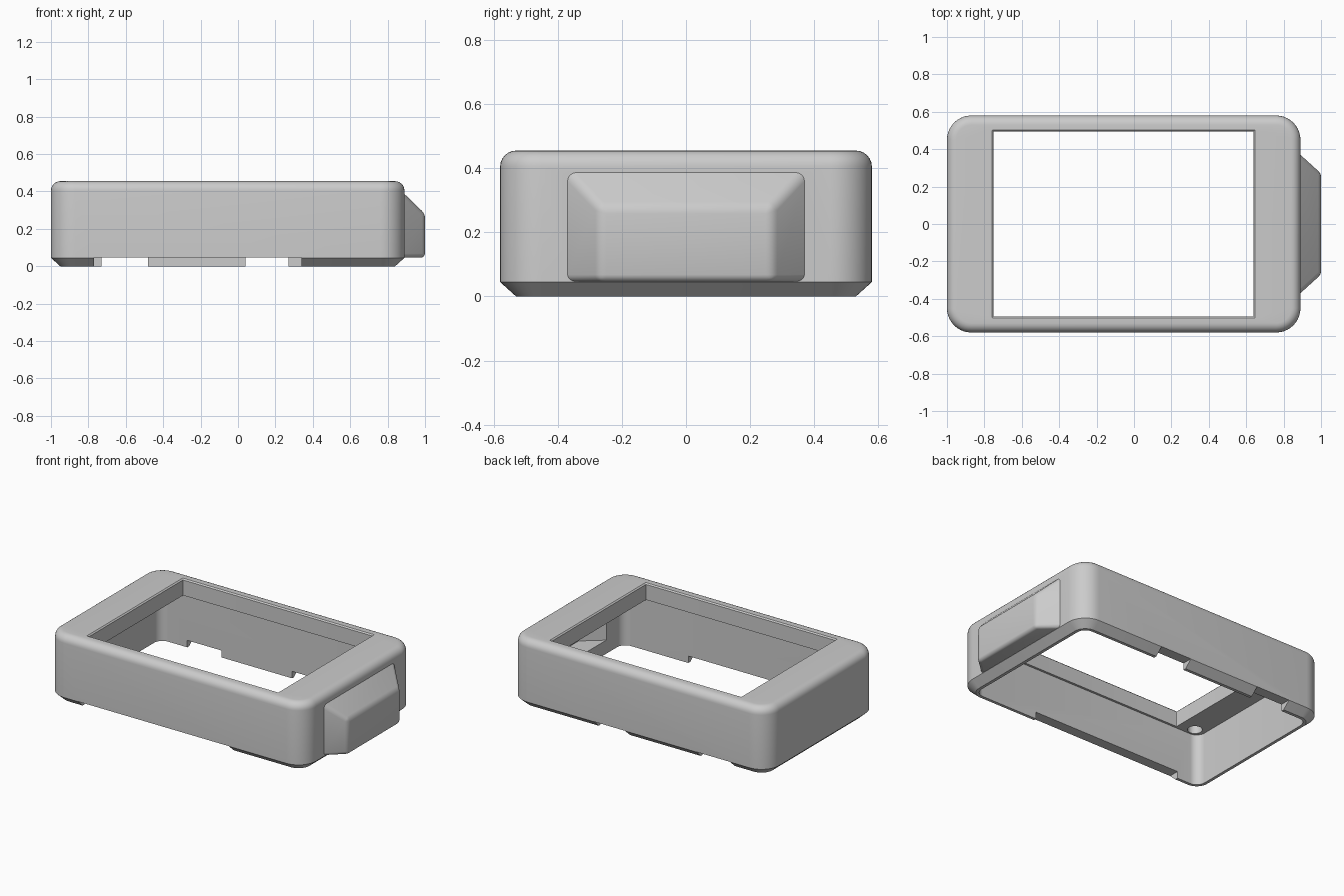
import bpy, bmesh, math
from mathutils import Vector, Matrix

cube = bpy.data.objects.get("Cube")
if cube:
    bpy.data.objects.remove(cube)

grey = bpy.data.materials.new("light_grey_plastic")
grey.use_nodes = True
colour = (0.6, 0.6, 0.6, 1)
grey.diffuse_color = colour
grey.node_tree.nodes["Principled BSDF"].inputs["Base Color"].default_value = colour

X0, X1, Y = -1.0, 0.89, 0.58      # outer footprint
WX0, WX1, WY = -0.75, 0.64, 0.495  # window in the top
LIP, CEILING, TOP = 0.045, 0.345, 0.455
ROUND, WALL = 0.05, 0.07


def make(name, bm):
    bmesh.ops.recalc_face_normals(bm, faces=bm.faces)
    mesh = bpy.data.meshes.new(name)
    bm.to_mesh(mesh)
    bm.free()
    mesh.materials.append(grey)
    obj = bpy.data.objects.new(name, mesh)
    bpy.context.collection.objects.link(obj)
    return obj


def rounded_ring(bm, x0, x1, y, r, z, steps=10):
    centres = [(x1 - r, y - r), (x0 + r, y - r), (x0 + r, r - y), (x1 - r, r - y)]
    verts = []
    for q, (cx, cy) in enumerate(centres):
        for i in range(steps + 1):
            a = (q + i / steps) * math.pi / 2
            verts.append(bm.verts.new((cx + r * math.cos(a), cy + r * math.sin(a), z)))
    return verts


def box(name, x0, x1, y0, y1, z0, z1):
    bm = bmesh.new()
    centre = Vector(((x0 + x1) / 2, (y0 + y1) / 2, (z0 + z1) / 2))
    size = Matrix.Diagonal((x1 - x0, y1 - y0, z1 - z0, 1))
    bmesh.ops.create_cube(bm, size=1, matrix=Matrix.Translation(centre) @ size)
    return make(name, bm)


def tapered_block(name, base, end, bevel=0):
    # base and end: x, half width, bottom, top
    bm = bmesh.new()
    for x, w, z0, z1 in (base, end):
        for y in (-w, w):
            for z in (z0, z1):
                bm.verts.new((x, y, z))
    bmesh.ops.convex_hull(bm, input=bm.verts)
    bmesh.ops.dissolve_limit(bm, angle_limit=0.01, verts=bm.verts, edges=bm.edges)
    if bevel:
        outer = [e for e in bm.edges if max(v.co.x for v in e.verts) > end[0] - 0.01]
        bmesh.ops.bevel(bm, geom=outer, offset=bevel, segments=4,
                        profile=0.5, affect='EDGES')
    return make(name, bm)


def combine(target, tool, operation):
    mod = target.modifiers.new(operation, 'BOOLEAN')
    mod.operation, mod.solver, mod.object = operation, 'EXACT', tool
    bpy.context.view_layer.objects.active = target
    bpy.ops.object.modifier_apply(modifier=mod.name)
    bpy.data.objects.remove(tool)


# Frame: closed loft around bottom lip, rounded top, window and inner wall
bm = bmesh.new()
section = [(WALL, 0), (0.05, 0), (0, LIP)]
for i in range(7):
    a = i / 6 * math.pi / 2
    section.append((ROUND * (1 - math.cos(a)), TOP - ROUND * (1 - math.sin(a))))
rings = [rounded_ring(bm, X0 + d, X1 - d, Y - d, 0.13 - d, z) for d, z in section]
for grow, z in ((0.008, TOP), (0, TOP - 0.008), (0, CEILING)):
    rings.append(rounded_ring(bm, WX0 - grow, WX1 + grow, WY + grow, 0.004, z))
rings.append(rounded_ring(bm, X0 + WALL, X1 - WALL, Y - WALL, 0.06, CEILING))
for a, b in zip(rings, rings[1:] + rings[:1]):
    for i in range(len(a)):
        j = (i + 1) % len(a)
        bm.faces.new((a[i], a[j], b[j], b[i]))
frame = make("case_frame", bm)

# Side housing and its hollow
combine(frame, tapered_block("side_housing", (0.85, 0.406, 0.046, 0.425),
                             (1.0, 0.27, 0.046, 0.28), 0.022), 'UNION')
combine(frame, tapered_block("housing_hollow", (0.79, 0.36, 0.09, 0.335),
                             (0.95, 0.23, 0.09, 0.25)), 'DIFFERENCE')

# Gaps in the bottom lip: one long at the front, two at the back
for x0, x1, y0, y1 in ((-0.77, 0.34, -0.7, -0.4),
                       (-0.73, -0.48, 0.4, 0.7),
                       (0.04, 0.27, 0.4, 0.7)):
    combine(frame, box("lip_gap", x0, x1, y0, y1, -0.1, LIP + 0.001), 'DIFFERENCE')

# Blind fixing holes under the top
for x in (-0.86, 0.75):
    for y in (-0.455, 0.455):
        bm = bmesh.new()
        bmesh.ops.create_cone(bm, cap_ends=True, segments=24, radius1=0.045,
                              radius2=0.045, depth=0.14,
                              matrix=Matrix.Translation((x, y, CEILING)))
        combine(frame, make("fixing_hole", bm), 'DIFFERENCE')

# Smooth rounded areas, crisp edges elsewhere
bpy.ops.object.select_all(action='DESELECT')
frame.select_set(True)
bpy.context.view_layer.objects.active = frame
bpy.ops.object.shade_smooth_by_angle(angle=math.radians(30))
